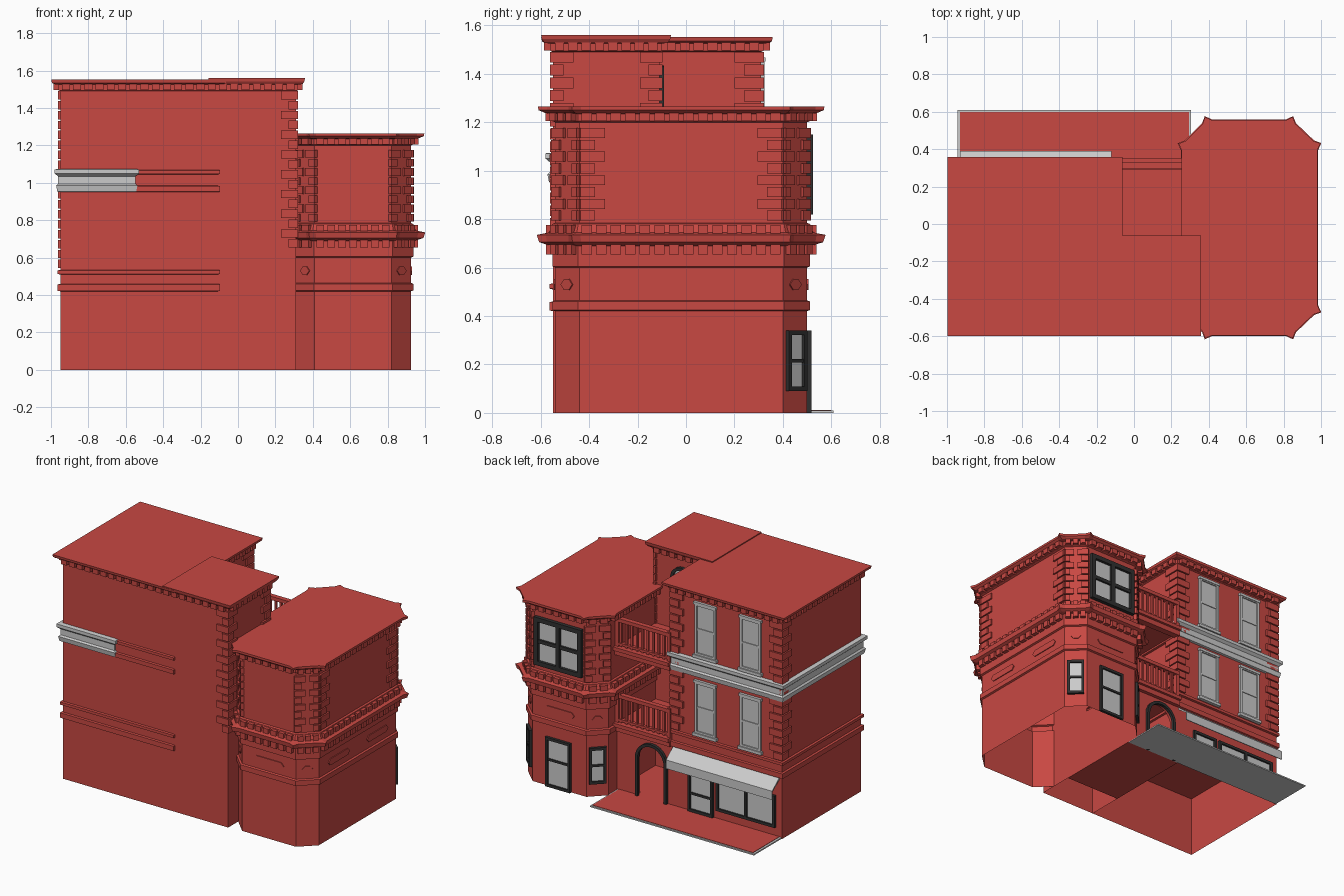
import bpy, bmesh, math
from mathutils import Vector as V

if "Cube" in bpy.data.objects:
    bpy.data.objects.remove(bpy.data.objects["Cube"])

def material(name, c):
    m = bpy.data.materials.new(name)
    m.diffuse_color = (*c, 1)
    m.use_nodes = True
    m.node_tree.nodes["Principled BSDF"].inputs["Base Color"].default_value = m.diffuse_color
    return m

RED = material("brick_red", (0.58, 0.065, 0.055))
DARK = material("dark_frame", (0.03, 0.03, 0.03))
GREY = None

def finish(name, bm, mat):
    bmesh.ops.recalc_face_normals(bm, faces=bm.faces)
    me = bpy.data.meshes.new(name)
    bm.to_mesh(me)
    bm.free()
    ob = bpy.data.objects.new(name, me)
    bpy.context.collection.objects.link(ob)
    if mat:
        me.materials.append(mat)

# Wall frames: u along the wall, d outward, z up
def walls(poly):
    out = []
    for i, p in enumerate(poly):
        e = V(poly[(i + 1) % len(poly)]) - V(p)
        u = e.normalized()
        out.append((V(p), u, V((u.y, -u.x)), e.length))
    return out

WORLD = (V((0, 0)), V((1, 0)), V((0, 1)), 1)

def pt(w, u, d, z):
    q = w[0] + w[1] * u + w[2] * d
    return (q.x, q.y, z)

def boxes(name, items, mat=RED):
    bm = bmesh.new()
    for w, u0, u1, d0, d1, z0, z1 in items:
        v = [bm.verts.new(pt(w, u, d, z)) for z in (z0, z1)
             for u, d in ((u0, d0), (u1, d0), (u1, d1), (u0, d1))]
        for f in ((3, 2, 1, 0), (4, 5, 6, 7), (0, 1, 5, 4), (1, 2, 6, 5), (2, 3, 7, 6), (3, 0, 4, 7)):
            bm.faces.new([v[k] for k in f])
    finish(name, bm, mat)

def prism(name, w, pts, d0, d1, mat=RED):
    bm = bmesh.new()
    a, b = ([bm.verts.new(pt(w, u, d, z)) for u, z in pts] for d in (d0, d1))
    bm.faces.new(a)
    bm.faces.new(b)
    for i in range(len(pts)):
        j = (i + 1) % len(pts)
        bm.faces.new((a[i], a[j], b[j], b[i]))
    finish(name, bm, mat)

def offset(poly, d, horn):
    out = []
    ws = walls(poly)
    for i, p in enumerate(poly):
        a, b = ws[i - 1], ws[i]
        m = (a[2] + b[2]) / (1 + a[2].dot(b[2]))
        c = V(p) + m * d
        out += [c - a[1] * .03, c + m.normalized() * horn, c + b[1] * .03]
    return out

# Stack of outline rings (offset, z, corner flare) skinned into a shell
def loft(name, poly, rings, mat=RED, bottom=False):
    bm = bmesh.new()
    loops = []
    for off, z, *h in rings:
        loops.append([bm.verts.new((p.x, p.y, z)) for p in offset(poly, off, h[0] if h else 0)])
    for a, b in zip(loops, loops[1:]):
        for i in range(len(a)):
            j = (i + 1) % len(a)
            bm.faces.new((a[i], a[j], b[j], b[i]))
    bm.faces.new(loops[-1])
    if bottom:
        bm.faces.new(loops[0])
    finish(name, bm, mat)

def dentils(name, ws, d0, d1, z0, z1, step=.058):
    items = []
    for w in ws:
        n = max(2, round(w[3] / step))
        s = w[3] / n
        items += [(w, s * (i + .15), s * (i + .85), d0, d1, z0, z1) for i in range(n)]
    boxes(name, items)

def quoins(name, cols, z0, z1, n, d=.012):
    h = (z1 - z0) / n
    items = []
    for w, at_end, short, long in cols:
        for i in range(n):
            t = long if i % 2 else short
            u0, u1 = (w[3] - t, w[3] + d) if at_end else (-d, t)
            items.append((w, u0, u1, -.01, d, z0 + i * h + .004, z0 + (i + 1) * h - .004))
    boxes(name, items)

def window(name, w, u, width, z0, z1, mat=DARK, n=1, rail=.5, t=.018, d=.018):
    a, b = u - width / 2, u + width / 2
    bars = [(w, a, b, 0, d, z1 - t, z1), (w, a, b, 0, d, z0, z0 + t)]
    bars += [(w, a + (width - t) * i / n, a + (width - t) * i / n + t, 0, d, z0, z1) for i in range(n + 1)]
    if rail:
        zr = z0 + (z1 - z0) * rail
        bars.append((w, a, b, 0, d * .8, zr - t * .4, zr + t * .4))
    boxes(name + "_frame", bars, mat)
    boxes(name + "_glass", [(w, a + t, b - t, 0, .006, z0 + t, z1 - t)], GREY)

def arch(u, r, z0, top, n=12):
    return [(u - r, z0)] + [(u - r * math.cos(math.pi * i / n), top - r + r * math.sin(math.pi * i / n))
                            for i in range(n + 1)] + [(u + r, z0)]

def arch_frame(name, w, u, r, z0, top, t=.02, d=.02, d0=0):
    prism(name, w, arch(u, r, z0, top) + arch(u, r - t, z0, top - t)[::-1], d0, d0 + d, DARK)

# Plans of the three masses
OCT = [(.41, -.54), (.82, -.54), (.925, -.44), (.925, .40), (.82, .50), (.41, .50), (.31, .40), (.31, -.44)]
MAIN = [(-.95, -.55), (-.11, -.55), (-.11, .31), (-.95, .31)]
TOWER = [(-.11, -.55), (.31, -.55), (.31, -.11), (-.11, -.11)]
O, M, T = walls(OCT), walls(MAIN), walls(TOWER)

# Shells with cornices
loft("corner_bay", OCT, [(0, 0), (0, .42), (.012, .425), (.012, .46), (0, .465), (0, .60), (.012, .605),
     (.012, .69), (.035, .695), (.055, .705, .012), (.06, .735, .018), (.025, .745), (.012, .78), (0, .785),
     (0, 1.2), (.012, 1.205), (.012, 1.235), (.04, 1.238), (.055, 1.25, .015), (.055, 1.265, .018)])
for nm, poly, dz in (("main_block", MAIN, 0), ("stair_tower", TOWER, .008)):
    loft(nm, poly, [(0, 0), (0, 1.49), (.01, 1.495), (.01, 1.525), (.035, 1.528), (.045, 1.535 + dz),
                    (.048, 1.552 + dz)])
dentils("bay_top_dentils", O, 0, .04, 1.205, 1.238)
dentils("bay_lower_dentils", O, 0, .038, .655, .695)
dentils("bay_upper_dentils", O, 0, .038, .74, .775)
dentils("main_dentils", M, 0, .036, 1.497, 1.53)
dentils("tower_dentils", T[:3], 0, .036, 1.497, 1.535)

# Belt courses
red_rings = lambda a, b: [(0, a), (.014, a + .003), (.014, b - .003), (0, b)]
for i, (a, b) in enumerate(((.42, .46), (.51, .535), (.95, .985), (1.045, 1.07))):
    loft(f"red_belt_{i}", MAIN, red_rings(a, b), bottom=True)
grey_rings = [(0, .95), (.016, .953), (.022, .985), (.012, .995), (.012, 1.035), (.03, 1.05), (.03, 1.072), (0, 1.075)]
loft("grey_belt_side", [(-.95, -.55), (-.56, -.55), (-.56, .31), (-.95, .31)], grey_rings, GREY, True)
loft("grey_belt_back", [(-.95, .22), (-.12, .22), (-.12, .31), (-.95, .31)], grey_rings, GREY, True)

# Corner quoins
quoins("bay_quoins", [(O[2], 0, .065, .105), (O[2], 1, .065, .105)]
       + [(O[k], e, .035, .06) for k in (1, 3, 5, 7) for e in (0, 1)], .79, 1.18, 8)
quoins("main_quoins", [(M[1], 1, .07, .11), (M[2], 0, .06, .09), (M[2], 1, .06, .09), (M[3], 0, .06, .09)],
       .54, 1.495, 18)
quoins("tower_quoins", [(T[1], 0, .045, .085), (T[1], 1, .045, .08), (T[0], 1, .04, .08)], .65, 1.495, 16)

# Long hexagon panels on the bay frieze
def panel(w, u, half):
    prism("frieze_panel", w, [(u - half, .53), (u - half + .02, .508), (u + half - .02, .508), (u + half, .53),
                              (u + half - .02, .552), (u - half + .02, .552)], 0, .006)
for k, half in ((0, .115), (4, .115), (1, .035), (3, .035), (5, .035), (7, .035)):
    panel(O[k], O[k][3] / 2, half)
panel(O[2], .215, .115)
panel(O[2], .635, .115)

# Bay windows and door
window("bay_big_window", O[4], .205, .36, .82, 1.15, n=2, t=.03, d=.025)
window("bay_door", O[4], .2, .19, .0, .34, rail=.55)
for k in (3, 5):
    window("bay_side_window", O[k], O[k][3] / 2, .11, .09, .34)

# Main block back windows with sills and lintels
for x in (-.37, -.715):
    for z in (.56, 1.10):
        u = -.11 - x
        window("sash_window", M[2], u, .16, z, z + .36, GREY, d=.014)
        boxes("window_sill", [(M[2], u - .09, u + .09, 0, .022, z - .015, z + .005),
                              (M[2], u - .085, u + .085, 0, .018, z + .35, z + .368)], GREY)

# Shop front with awning
window("shop_door", M[2], .225, .19, .012, .29, rail=.45)
window("shop_window", M[2], .57, .45, .07, .29, n=2, rail=0)
side = (V((-.93, .31)), V((0, 1)), V((1, 0)), 1)
prism("awning", side, [(0, .42), (.08, .355), (.08, .295), (.074, .295), (.074, .348), (0, .405)], 0, .81, GREY)

# Entrance arch under the balconies
back = (V((0, .31)), V((1, 0)), V((0, 1)), 1)
prism("arch_wall", back, [(-.11, 0), (-.11, .45), (.31, .45), (.31, 0)] + arch(.04, .115, 0, .39)[::-1], -.03, 0)
arch_frame("entrance_arch", back, .04, .12, 0, .395)
arch_frame("side_arch", M[1], .66, .09, .012, .34)
prism("side_arch_glass", M[1], arch(.66, .07, .012, .32), 0, .006, GREY)

# Balconies, railings and arched doors
for z in (.44, .965):
    boxes("balcony_floor", [(WORLD, -.11, .31, -.11, .31, z, z + .03),
                            (WORLD, -.11, .33, .29, .335, z - .02, z + .035),
                            (WORLD, -.11, .35, .29, .352, z + .015, z + .04)])
    rail = [(WORLD, -.11, .31, .298, .332, z + .21, z + .235), (WORLD, -.11, .31, .303, .327, z + .05, z + .065),
            (WORLD, -.11, -.085, .3, .33, z, z + .24), (WORLD, .285, .31, .3, .33, z, z + .24)]
    rail += [(WORLD, -.062 + i * .041, -.047 + i * .041, .308, .322, z + .04, z + .22) for i in range(9)]
    boxes("railing", rail)
    arch_frame("balcony_door_frame", T[2], .21, .085, z + .03, z + .47)
    prism("balcony_door_glass", T[2], arch(.21, .065, z + .03, z + .45), 0, .006, GREY)

# Pavement slab
boxes("pavement_edge", [(WORLD, -.945, .305, .31, .61, 0, .009)], GREY)
boxes("pavement", [(WORLD, -.93, .295, .31, .598, .003, .012), (WORLD, -.11, .31, -.3, .31, 0, .011)])
